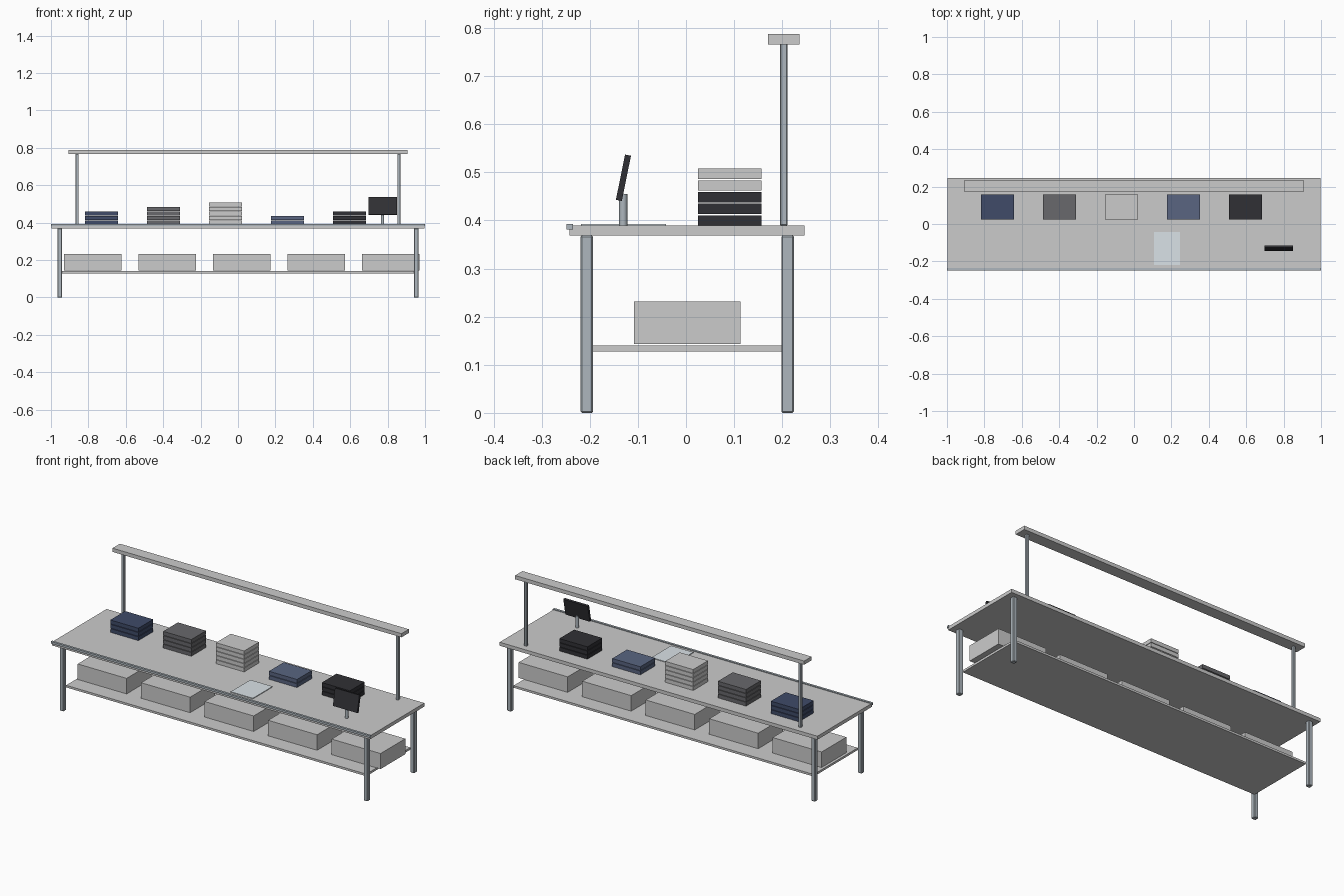
import bpy
import bmesh
from mathutils import Matrix

if "Cube" in bpy.data.objects:
    bpy.data.objects.remove(bpy.data.objects["Cube"])


def material(name, r, g, b):
    m = bpy.data.materials.new(name)
    m.diffuse_color = (r, g, b, 1)
    m.use_nodes = True
    m.node_tree.nodes["Principled BSDF"].inputs["Base Color"].default_value = m.diffuse_color
    return m


STEEL = material("steel", 0.42, 0.47, 0.51)
BIN = material("bin_grey", 0.72, 0.74, 0.75)
BLACK = material("black", 0.03, 0.03, 0.035)
NAVY = material("navy", 0.05, 0.07, 0.14)
BLUE = material("slate_blue", 0.10, 0.13, 0.22)
CHARCOAL = material("charcoal", 0.14, 0.14, 0.15)
CREAM = material("off_white", 0.78, 0.78, 0.75)
GLASS = material("pale_glass", 0.70, 0.76, 0.80)


def box(name, x, y, z, mat=None, bevel=0, tilt=0):
    """Box from (min, max) ranges, optionally chamfered and tilted about x."""
    size = [r[1] - r[0] for r in (x, y, z)]
    mid = [(r[0] + r[1]) / 2 for r in (x, y, z)]
    bm = bmesh.new()
    bmesh.ops.create_cube(bm, size=1, matrix=Matrix.Diagonal((*size, 1)))
    me = bpy.data.meshes.new(name)
    bm.to_mesh(me)
    bm.free()
    ob = bpy.data.objects.new(name, me)
    bpy.context.collection.objects.link(ob)
    ob.location = mid
    ob.rotation_euler.x = tilt
    if mat:
        me.materials.append(mat)
    if bevel:
        mod = ob.modifiers.new("chamfer", 'BEVEL')
        mod.width = bevel
        mod.segments = 1
    return ob


def around(c, w):
    return (c - w / 2, c + w / 2)


# Table top, front edge strip and lower shelf
box("table_top", (-0.996, 0.996), (-0.242, 0.246), (0.369, 0.389))
box("front_edge_strip", (-1, 1), (-0.248, -0.235), (0.381, 0.393), STEEL)
box("lower_shelf", (-0.941, 0.941), (-0.195, 0.2), (0.128, 0.140))

# Legs, uprights and overhead beam
for side, sx in (("left", -1), ("right", 1)):
    for end, y in (("front", -0.206), ("back", 0.211)):
        box(f"{end}_{side}_leg", around(sx * 0.953, 0.026), around(y, 0.026),
            (0, 0.369), STEEL, 0.003)
    box(f"{side}_upright", around(sx * 0.86, 0.016), around(0.203, 0.016),
        (0.389, 0.767), STEEL, 0.002)
box("overhead_beam", (-0.906, 0.906), (0.17, 0.236), (0.766, 0.787))

# Storage bins on the lower shelf
for i in range(5):
    box(f"storage_bin_{i + 1}", around(0.02 + (i - 2) * 0.398, 0.307),
        (-0.108, 0.113), (0.143, 0.231), BIN)

# Stacks of folded goods
stacks = [(3, NAVY), (4, CHARCOAL), (5, CREAM), (2, BLUE), (3, BLACK)]
for i, (count, mat) in enumerate(stacks):
    for k in range(count):
        z = 0.389 + k * 0.0243
        box(f"stack_{i + 1}_layer_{k + 1}", around(-0.73 + i * 0.3315, 0.176),
            (0.025, 0.157), (z, z + 0.0215), mat)

# Flat sheet on the work surface
box("work_sheet", (0.107, 0.246), (-0.218, -0.042), (0.389, 0.393), GLASS)

# Tilted display on a round post
box("display_panel", around(0.773, 0.153), around(-0.130, 0.0125),
    around(0.4885, 0.096), BLACK, tilt=-0.2)
bpy.ops.mesh.primitive_cylinder_add(vertices=16, radius=0.0085, depth=0.066,
                                    location=(0.773, -0.1305, 0.422))
post = bpy.context.object
post.name = "display_post"
post.data.materials.append(STEEL)
bpy.ops.object.shade_smooth_by_angle()
